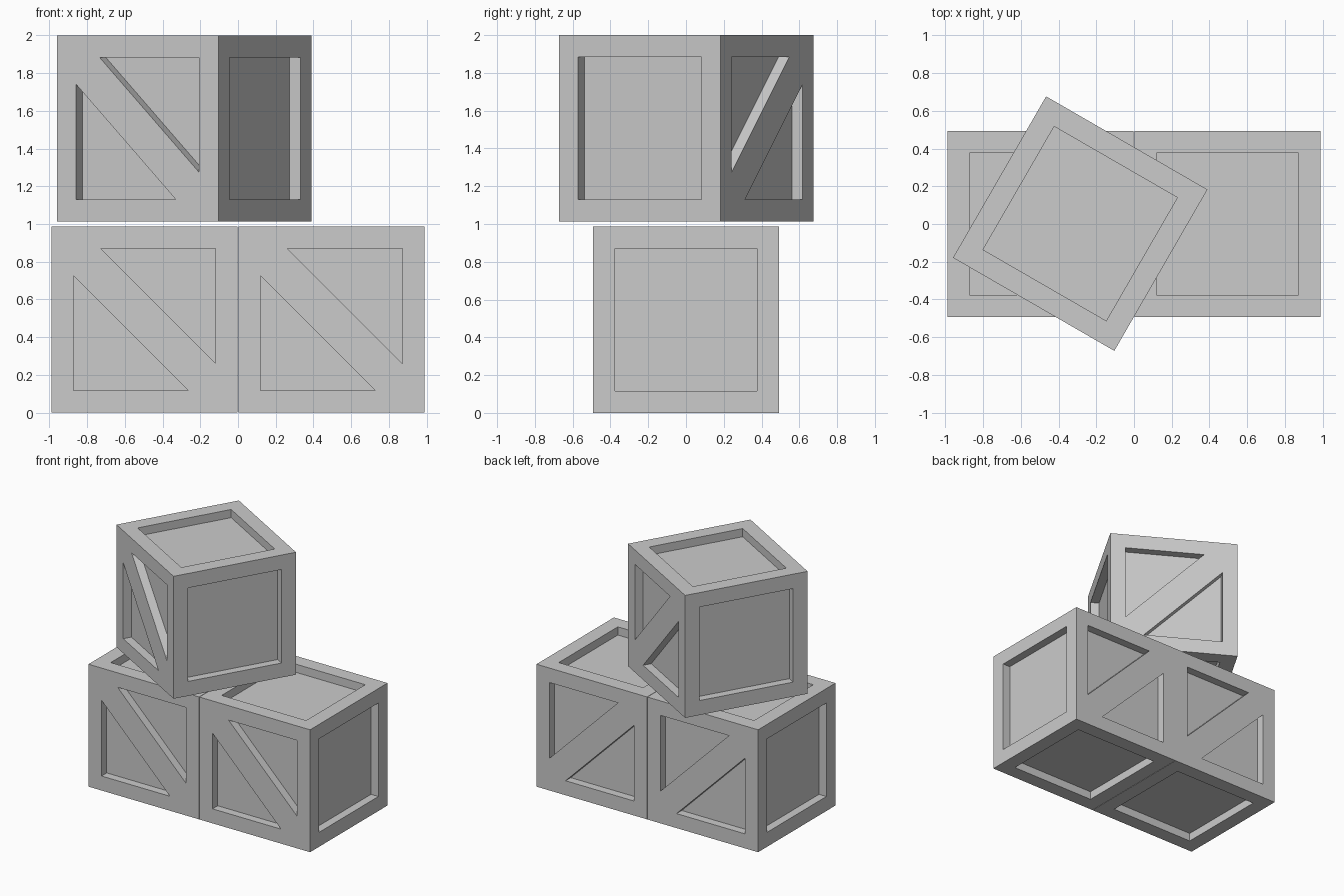
import bpy, bmesh, math

if "Cube" in bpy.data.objects:
    bpy.data.objects.remove(bpy.data.objects["Cube"])

SIZE = 0.987     # crate edge length
FRAME = 0.165    # frame width
DEPTH = 0.066    # panel recess depth
LEG = 0.81       # triangle leg as a share of the panel width


def sink(bm, faces):
    bmesh.ops.inset_individual(bm, faces=faces, thickness=0.0, depth=-DEPTH)


def split_by_brace(face):
    """Cut two corner triangles from a panel, leaving a flush diagonal brace."""
    triangles = []
    for corner in [v for v in face.verts if v.co.x * v.co.z > 0]:
        edges = [e for e in corner.link_edges if e in face.edges[:]]
        a, b = [bmesh.utils.edge_split(e, corner, LEG)[1] for e in edges]
        new_face = bmesh.utils.face_split(face, a, b)[0]
        pair = sorted((face, new_face), key=lambda f: len(f.verts))
        triangles.append(pair[0])
        face = pair[1]
    return triangles


def make_crate(name, location, turn=0.0):
    bm = bmesh.new()
    bmesh.ops.create_cube(bm, size=SIZE)
    bm.normal_update()
    panels = bm.faces[:]
    # frame border on every side
    bmesh.ops.inset_individual(bm, faces=panels, thickness=FRAME, depth=0.0)
    bm.normal_update()
    braced = [f for f in panels if abs(f.normal.y) > 0.9]
    recessed = [f for f in panels if abs(f.normal.y) < 0.9]
    # diagonal brace on front and back, plain panels elsewhere
    for face in braced:
        recessed += split_by_brace(face)
    bm.normal_update()
    sink(bm, recessed)
    mesh = bpy.data.meshes.new(name)
    bm.to_mesh(mesh)
    bm.free()
    obj = bpy.data.objects.new(name, mesh)
    obj.location = location
    obj.rotation_euler.z = math.radians(turn)
    bpy.context.collection.objects.link(obj)


# two crates side by side, one turned crate resting above
make_crate("lower_left_crate", (-0.495, 0, SIZE / 2))
make_crate("lower_right_crate", (0.495, 0, SIZE / 2))
make_crate("upper_crate", (-0.285, 0.002, 2 - SIZE / 2), -30)
